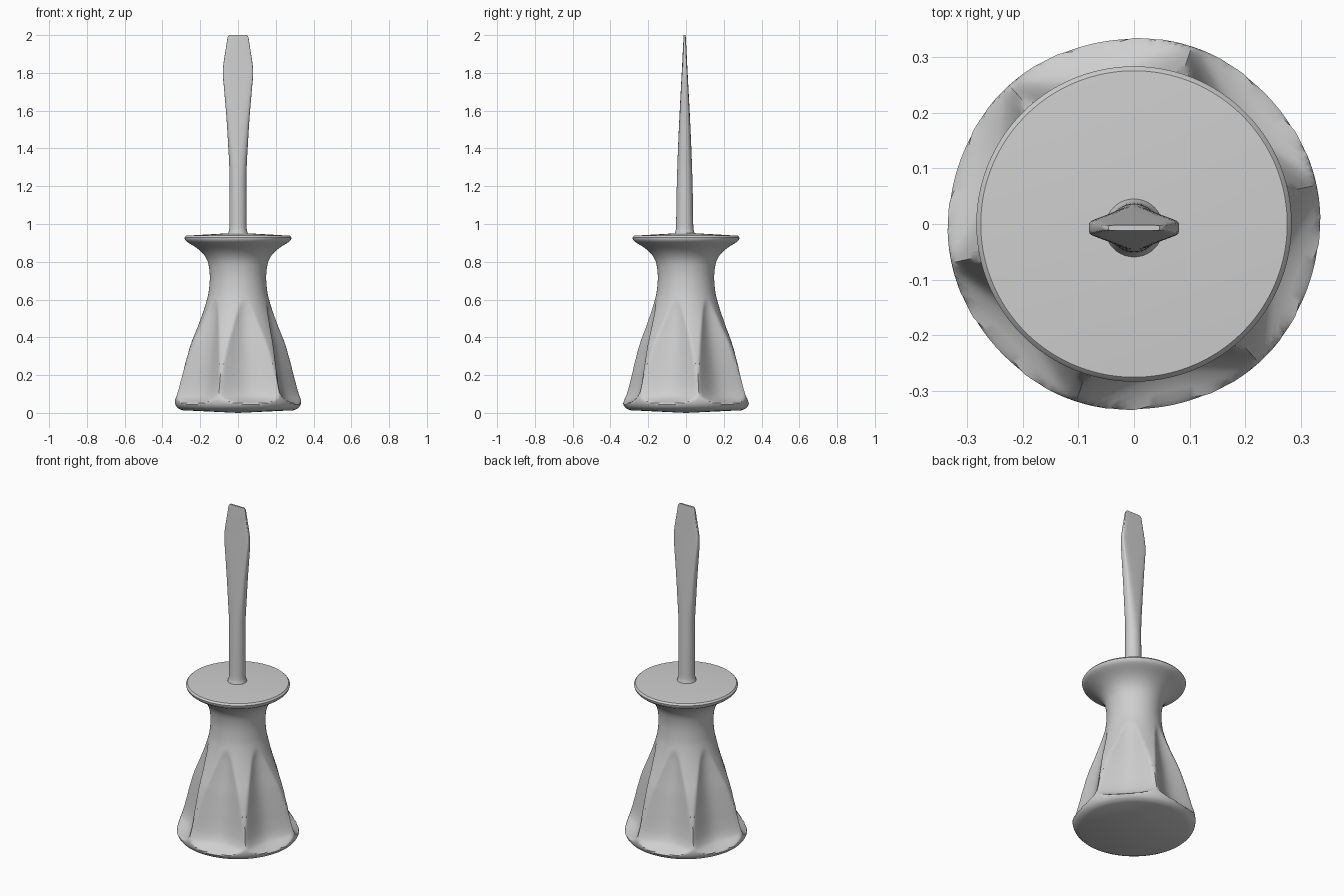
import bpy, bmesh, math

if "Cube" in bpy.data.objects:
    bpy.data.objects.remove(bpy.data.objects["Cube"])


def make_material(name, value):
    mat = bpy.data.materials.new(name)
    mat.diffuse_color = (value, value, value, 1.0)
    mat.use_nodes = True
    mat.node_tree.nodes["Principled BSDF"].inputs["Base Color"].default_value = mat.diffuse_color
    return mat


GREY = make_material("light grey", 0.62)


def sample(table, z):
    """Smooth interpolation of (z, value) points, without overshoot."""
    if z <= table[0][0]:
        return table[0][1]
    n = len(table)
    slope = [(table[i + 1][1] - table[i][1]) / (table[i + 1][0] - table[i][0])
             for i in range(n - 1)]

    def tangent(i):
        if i == 0:
            return slope[0]
        if i == n - 1:
            return slope[-1]
        a, b = slope[i - 1], slope[i]
        return 0.0 if a * b <= 0 else 2 * a * b / (a + b)

    for i in range(n - 1):
        (z0, v0), (z1, v1) = table[i], table[i + 1]
        if z <= z1:
            h = z1 - z0
            t = (z - z0) / h
            return ((2*t**3 - 3*t**2 + 1) * v0 + (t**3 - 2*t**2 + t) * h * tangent(i)
                    + (3*t**2 - 2*t**3) * v1 + (t**3 - t**2) * h * tangent(i + 1))
    return table[-1][1]


def skin_rings(name, rings, bottom, top, angle):
    """Join rings of points into a closed skin with a centre point at each end."""
    bm = bmesh.new()
    loops = [[bm.verts.new(p) for p in ring] for ring in rings]
    n = len(loops[0])
    low, high = bm.verts.new(bottom), bm.verts.new(top)
    for i in range(n):
        j = (i + 1) % n
        for a, b in zip(loops, loops[1:]):
            bm.faces.new((a[i], a[j], b[j], b[i]))
        bm.faces.new((low, loops[0][j], loops[0][i]))
        bm.faces.new((high, loops[-1][i], loops[-1][j]))
    mesh = bpy.data.meshes.new(name)
    bm.to_mesh(mesh)
    bm.free()
    mesh.materials.append(GREY)
    obj = bpy.data.objects.new(name, mesh)
    bpy.context.collection.objects.link(obj)
    bpy.context.view_layer.objects.active = obj
    obj.select_set(True)
    bpy.ops.object.shade_smooth_by_angle(angle=math.radians(angle))
    obj.select_set(False)
    return obj


# Handle: turned outline with six scooped flutes
OUTLINE = [(0.014, 0.295), (0.025, 0.318), (0.045, 0.332), (0.065, 0.335),
           (0.14, 0.317), (0.24, 0.290), (0.36, 0.253), (0.47, 0.208),
           (0.58, 0.170), (0.65, 0.154), (0.72, 0.149), (0.79, 0.157),
           (0.84, 0.182), (0.88, 0.228), (0.90, 0.262), (0.915, 0.279),
           (0.928, 0.283), (0.938, 0.275)]
FLUTE_FLOOR = [(0.045, 0.345), (0.06, 0.305), (0.09, 0.265), (0.14, 0.244),
               (0.25, 0.222), (0.36, 0.202), (0.47, 0.180), (0.58, 0.166),
               (0.64, 0.170)]
FLUTES, SIDES = 6, 180
RIDGE_ANGLE = math.radians(12)


def handle_ring(z):
    ring = []
    for k in range(SIDES):
        a = 2 * math.pi * k / SIDES
        r = sample(OUTLINE, z)
        if 0.045 < z < 0.64:
            u = 2 * (k * FLUTES / SIDES % 1.0) - 1
            scoop = sample(FLUTE_FLOOR, z) + 0.075 * u * u
            r = min(r, scoop)
        ring.append((r * math.cos(a + RIDGE_ANGLE), r * math.sin(a + RIDGE_ANGLE), z))
    return ring


levels = [0.014, 0.019, 0.025, 0.034]
levels += [0.045 + 0.0075 * i for i in range(14)]
levels += [0.16 + 0.02 * i for i in range(35)]
levels += [0.86, 0.875, 0.888, 0.90, 0.908, 0.915, 0.922, 0.928, 0.934, 0.938]
levels = sorted(set(round(z, 4) for z in levels))
skin_rings("handle", [handle_ring(z) for z in levels],
           (0, 0, 0.0), (0, 0, 0.954), 35)

# Shaft: round rod that flattens into a flared blade
HALF_WIDTH = [(0.93, 0.058), (0.955, 0.051), (0.975, 0.046), (1.25, 0.045),
              (1.45, 0.054), (1.6, 0.064), (1.74, 0.076), (1.80, 0.081),
              (1.84, 0.078), (1.92, 0.066), (1.965, 0.059), (1.99, 0.055), (2.0, 0.046)]
HALF_DEPTH = [(0.93, 0.058), (0.955, 0.051), (0.975, 0.046), (1.15, 0.043),
              (1.3, 0.039), (1.5, 0.031), (1.7, 0.021), (1.85, 0.013),
              (1.97, 0.007), (2.0, 0.005)]
SQUARENESS = [(0.93, 1.0), (1.2, 1.0), (1.5, 0.65), (1.75, 0.38), (2.0, 0.3)]


def power(v, e):
    return math.copysign(abs(v) ** e, v) if abs(v) > 1e-9 else 0.0


def shaft_ring(z, sides=40):
    w, d, e = (sample(t, z) for t in (HALF_WIDTH, HALF_DEPTH, SQUARENESS))
    return [(w * power(math.cos(2 * math.pi * k / sides), e),
             d * power(math.sin(2 * math.pi * k / sides), e) - 0.007, z)
            for k in range(sides)]


heights = [0.93, 0.942, 0.955, 0.965, 0.975] + [1.0 + 0.03 * i for i in range(33)]
heights += [1.975, 1.99, 1.996, 2.0]
skin_rings("shaft_and_blade", [shaft_ring(z) for z in heights],
           (0, -0.007, 0.93), (0, -0.007, 2.0), 40)
